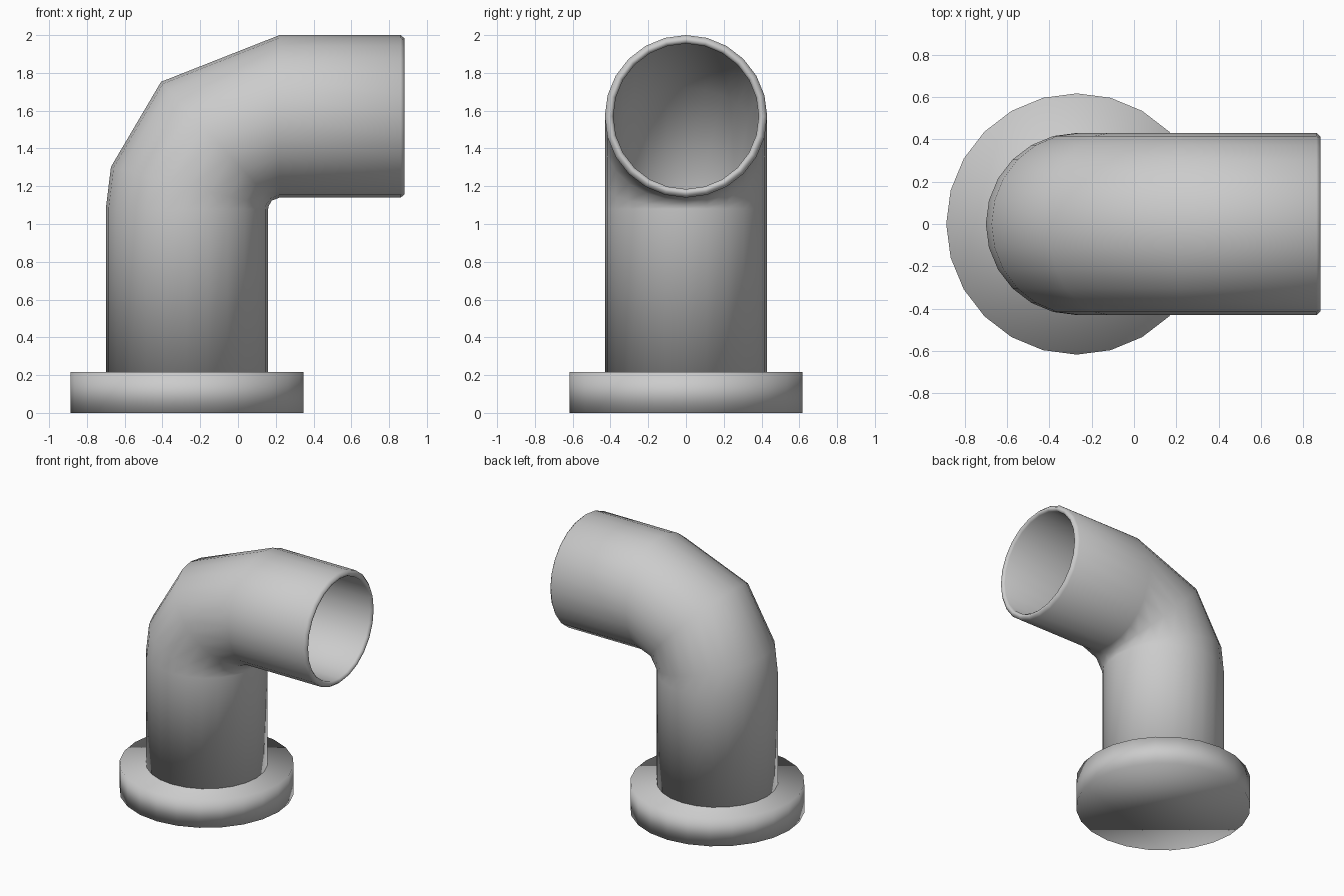
import bpy
import bmesh
from math import sin, cos, pi, radians

if "Cube" in bpy.data.objects:
    bpy.data.objects.remove(bpy.data.objects["Cube"])

SIDES = 24
PIPE_X = -0.27             # axis of the upright pipe
BEND = (0.22, 1.08)        # centre of the elbow bend (x, z)
BEND_R = 0.49
R_OUT, R_IN = 0.43, 0.385
END_X = 0.882


def make_object(name, bm):
    bmesh.ops.recalc_face_normals(bm, faces=bm.faces)
    for f in bm.faces:
        f.smooth = True
    mesh = bpy.data.meshes.new(name)
    bm.to_mesh(mesh)
    bm.free()
    obj = bpy.data.objects.new(name, mesh)
    bpy.context.collection.objects.link(obj)
    return obj


# Base flange: a plain disc with smooth shading
bm = bmesh.new()
bmesh.ops.create_cone(bm, cap_ends=True, segments=SIDES,
                      radius1=0.617, radius2=0.617, depth=0.217)
bmesh.ops.translate(bm, verts=bm.verts, vec=(PIPE_X, 0, 0.1085))
make_object("base_flange", bm)


# Pipe stations: (centre x, centre z, turn in degrees, radius)
def run(radius, end_x):
    stations = [(PIPE_X, 0.21, 0, radius)]
    for a in (0, 14, 47, 90):
        t = radians(a)
        stations.append((BEND[0] - BEND_R * cos(t),
                         BEND[1] + BEND_R * sin(t), a, radius))
    stations.append((end_x, 1.57, 90, radius))
    return stations


# Outer wall, rounded lip, then back down the inner wall
lip = [(END_X, 1.57, 90, R_OUT - 0.018), (END_X, 1.57, 90, R_IN + 0.012)]
stations = run(R_OUT, END_X - 0.02) + lip + run(R_IN, END_X - 0.014)[::-1]

bm = bmesh.new()
rings = []
for cx, cz, a, r in stations:
    t = radians(a)
    ring = []
    for i in range(SIDES):
        u = 2 * pi * i / SIDES
        ring.append(bm.verts.new((cx + r * cos(u) * cos(t),
                                  r * sin(u),
                                  cz - r * cos(u) * sin(t))))
    rings.append(ring)
for k, low in enumerate(rings):
    high = rings[(k + 1) % len(rings)]
    for i in range(SIDES):
        j = (i + 1) % SIDES
        bm.faces.new((low[i], low[j], high[j], high[i]))
make_object("elbow_pipe", bm)
